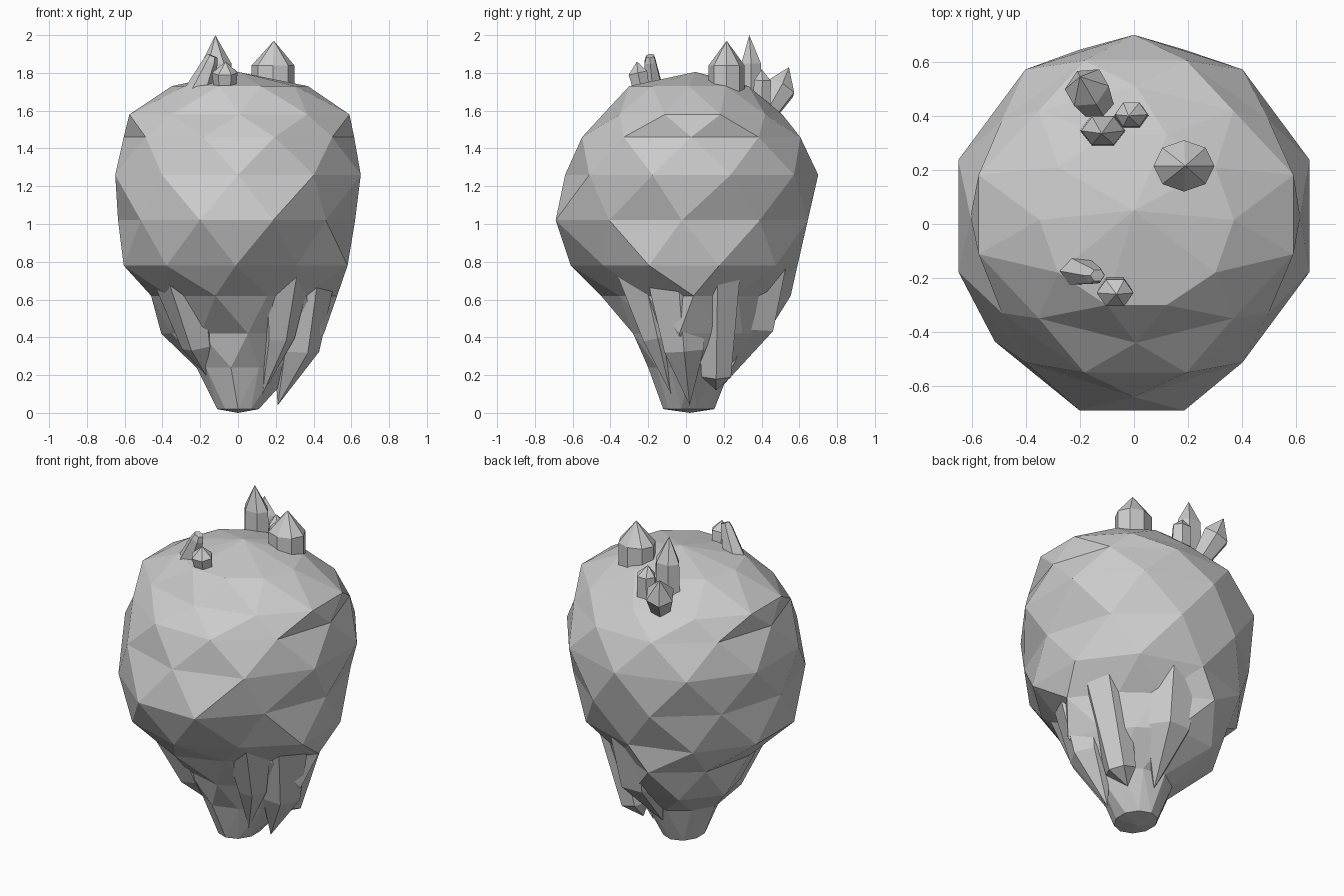
import bpy, bmesh, math
from mathutils import Vector

if "Cube" in bpy.data.objects:
    bpy.data.objects.remove(bpy.data.objects["Cube"])

stone = bpy.data.materials.new("grey stone")
stone.diffuse_color = (0.6, 0.6, 0.6, 1)
stone.use_nodes = True
stone.node_tree.nodes["Principled BSDF"].inputs["Base Color"].default_value = stone.diffuse_color


def make_object(name, bm):
    bmesh.ops.recalc_face_normals(bm, faces=bm.faces)
    me = bpy.data.meshes.new(name)
    bm.to_mesh(me)
    bm.free()
    me.materials.append(stone)
    ob = bpy.data.objects.new(name, me)
    bpy.context.collection.objects.link(ob)
    return ob


def prism(name, base, shoulder, tip, r0, r1, sides=6, squash=1.0, tip_r=0.0):
    """Faceted column along base-shoulder with a pointed or blunt end."""
    base, shoulder, tip = Vector(base), Vector(shoulder), Vector(tip)
    bm = bmesh.new()
    rings = []
    up = Vector((0, 0, -1 if shoulder.z < base.z else 1))
    rot = up.rotation_difference((shoulder - base).normalized())
    levels = [(base, r0), (shoulder, r1)] + ([(tip, tip_r)] if tip_r else [])
    for c, r in levels:
        rings.append([bm.verts.new(c + rot @ Vector((
            r * math.cos(2 * math.pi * i / sides),
            r * squash * math.sin(2 * math.pi * i / sides), 0))) for i in range(sides)])
    for a, b in zip(rings, rings[1:]):
        for i in range(sides):
            j = (i + 1) % sides
            bm.faces.new((a[i], a[j], b[j], b[i]))
    bm.faces.new(rings[0])
    if tip_r:
        bm.faces.new(rings[-1])
    else:
        t = bm.verts.new(tip)
        for i in range(sides):
            bm.faces.new((rings[-1][i], rings[-1][(i + 1) % sides], t))
    return make_object(name, bm)


# Boulder body: staggered ten-sided rings (z, left, right, front, back)
RINGS = [
    (1.73, -.35, .37, -.30, .33),
    (1.58, -.575, .59, -.44, .51),
    (1.46, -.605, .615, -.55, .605),
    (1.26, -.65, .65, -.64, .70),
    (1.02, -.635, .62, -.69, .645),
    (0.78, -.605, .58, -.61, .59),
    (0.62, -.46, .525, -.45, .53),
    (0.42, -.35, .455, -.28, .43),
    (0.24, -.22, .31, -.20, .26),
    (0.02, -.11, .11, -.12, .15),
]
# Hollows and swellings: (azimuth from, to, z below, z above, radial scale)
HOLLOWS = [
    (-65, -30, 1.05, 0.90, .93),
    (-70, -25, 0.90, 0.70, .88),
    (-75, -25, 0.70, 0.10, .80),
    (15, 75, 0.70, 0.10, .78),
    (100, 180, 0.50, 0.40, 1.14),
    (80, 180, 0.70, 0.60, 1.05),
    (80, 180, 0.30, 0.20, .90),
]
N = 10
bm = bmesh.new()
rings = []
for k, (z, l, r, f, b) in enumerate(RINGS):
    off = math.pi / 2 + (k + 1) % 2 * math.pi / N
    pts = [(math.cos(off + 2 * math.pi * i / N), math.sin(off + 2 * math.pi * i / N)) for i in range(N)]
    mx, my = max(p[0] for p in pts), max(p[1] for p in pts)
    ring = []
    for px, py in pts:
        az = math.degrees(math.atan2(py, px))
        s = 1.0
        for a0, a1, z1, z0, scale in HOLLOWS:
            if a0 < az < a1 and z0 < z < z1:
                s = scale
        ring.append(bm.verts.new(((l + r) / 2 + s * px / mx * (r - l) / 2,
                                  (f + b) / 2 + s * py / my * (b - f) / 2, z)))
    rings.append(ring)
apex = bm.verts.new((0, .05, 1.805))
for i in range(N):
    bm.faces.new((apex, rings[0][i], rings[0][(i + 1) % N]))
for k, (a, b) in enumerate(zip(rings, rings[1:])):
    for i in range(N):
        j = (i + 1) % N
        if k % 2 == 0:                       # upper ring leads by half a step
            bm.faces.new((a[i], b[j], b[i]))
            bm.faces.new((a[i], a[j], b[j]))
        else:
            bm.faces.new((a[i], a[j], b[i]))
            bm.faces.new((a[j], b[j], b[i]))
base_tip = bm.verts.new((0, .02, 0))
for i in range(N):
    bm.faces.new((rings[-1][i], rings[-1][(i + 1) % N], base_tip))
make_object("boulder", bm)

# Hanging rock shards around the tapered underside
SHARDS = [
    ("right", (.34, -.06, .92), (.31, -.01, .33), (.21, .02, .04), .22, .12),
    ("right_back", (.40, .17, .90), (.23, .16, .20), (.18, .16, .12), .15, .09),
    ("back", (.05, .36, .80), (.05, .34, .44), (.02, .20, .15), .20, .14),
    ("front_right", (.24, -.25, .84), (.21, -.15, .40), (.13, -.08, .10), .17, .09),
    ("front_left", (-.30, -.23, .82), (-.20, -.12, .36), (-.17, -.07, .20), .19, .10),
]
for name, base, sh, tip, r0, r1 in SHARDS:
    prism("shard_" + name, base, sh, tip, r0, r1, 6)

# Crystals on top
prism("large_crystal", (.185, .215, 1.65), (.185, .215, 1.84), (.19, .215, 1.97), .113, .113, 8, .84)
prism("tall_crystal", (-.115, .345, 1.65), (-.115, .345, 1.85), (-.12, .335, 2.0), .085, .08, 6, .75)
prism("leaning_crystal", (-.13, .43, 1.59), (-.175, .505, 1.72), (-.20, .545, 1.83), .06, .085, 6)
prism("small_crystal", (-.01, .40, 1.63), (-.01, .405, 1.76), (-.02, .40, 1.82), .065, .06, 6, .85)
prism("front_blunt_crystal", (-.22, -.17, 1.68), (-.145, -.19, 1.86), (-.135, -.19, 1.89), .075, .04, 6, .85, .028)
prism("front_small_crystal", (-.07, -.23, 1.69), (-.07, -.255, 1.80), (-.065, -.26, 1.86), .055, .068, 6, .85)
